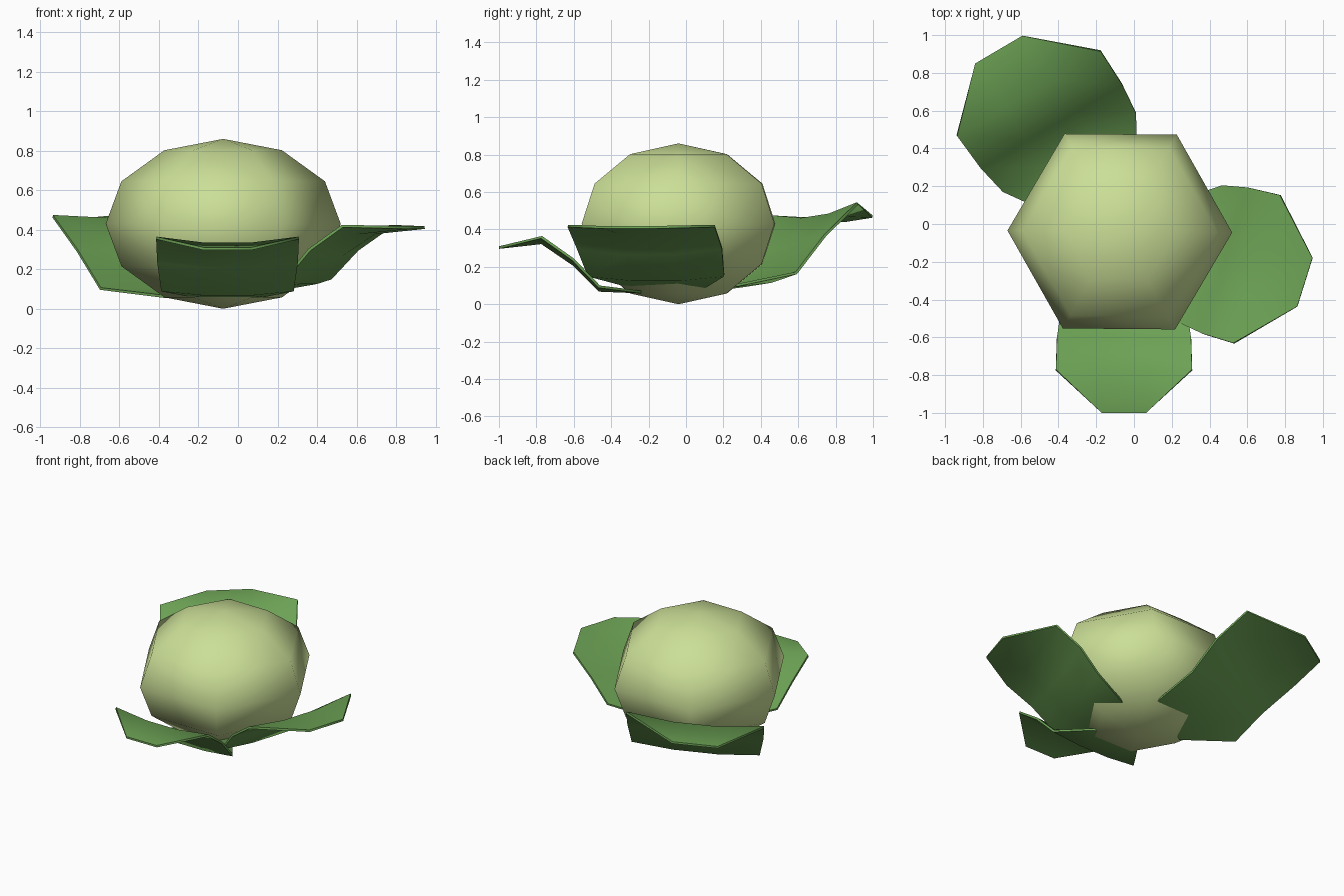
import bpy, bmesh, math

if "Cube" in bpy.data.objects:
    bpy.data.objects.remove(bpy.data.objects["Cube"])


def material(name, rgb):
    m = bpy.data.materials.new(name)
    m.diffuse_color = (*rgb, 1)
    m.use_nodes = True
    m.node_tree.nodes["Principled BSDF"].inputs["Base Color"].default_value = m.diffuse_color
    return m


HEAD = material("pale green", (0.60, 0.74, 0.31))
LEAF = material("leaf green", (0.15, 0.36, 0.09))

# Head: six-sided flattened ball, corners pointing left and right
bpy.ops.mesh.primitive_uv_sphere_add(segments=6, ring_count=6, radius=1,
                                     location=(-0.075, -0.04, 0.43),
                                     rotation=(0, 0, math.radians(29.5)))
head = bpy.context.object
head.name = "cabbage_head"
head.scale = (0.595, 0.595, 0.43)
bpy.ops.object.transform_apply(location=False, rotation=True, scale=True)
head.data.materials.append(HEAD)
bpy.ops.object.shade_smooth()

HALF_WIDTHS = (0.118, 0.36, 0.355, 0.334, 0.18)   # tip to base
DIPS = (0, 0.03, 0.025, 0.02, 0)                  # sunken middle


def leaf(name, angle, tip, offset, drift, size, dists, heights, roll):
    """Cupped leaf, five rows from tip to base, pointing outwards at angle."""
    t = math.radians(angle)
    a = (math.cos(t), math.sin(t))
    s = (a[1], -a[0])
    bm = bmesh.new()
    rows = []
    for i, (d, z, w, dip) in enumerate(zip(dists, heights, HALF_WIDTHS, DIPS)):
        mid = 0.118
        cols = (-w, w) if i in (0, 4) else (-w, -mid, mid, w)
        row = []
        for c in cols:
            u, v = tip - d, offset + drift * d + c * size
            low = dip * size if abs(c) == mid else 0
            row.append(bm.verts.new((u * a[0] + v * s[0], u * a[1] + v * s[1],
                                     z - low + roll * c * size)))
        rows.append(row)
    for p, q in zip(rows[1:3], rows[2:4]):
        for k in range(3):
            bm.faces.new((p[k], q[k], q[k + 1], p[k + 1]))
    # tip and base close with one quad and two corner triangles
    e, r = rows[0], rows[1]
    bm.faces.new((e[0], r[0], r[1]))
    bm.faces.new((e[0], r[1], r[2], e[1]))
    bm.faces.new((e[1], r[2], r[3]))
    e, r = rows[4], rows[3]
    bm.faces.new((r[0], e[0], r[1]))
    bm.faces.new((r[1], e[0], e[1], r[2]))
    bm.faces.new((r[2], e[1], r[3]))
    me = bpy.data.meshes.new(name)
    bm.to_mesh(me)
    bm.free()
    ob = bpy.data.objects.new(name, me)
    bpy.context.collection.objects.link(ob)
    me.materials.append(LEAF)
    bpy.ops.object.select_all(action='DESELECT')
    ob.select_set(True)
    bpy.context.view_layer.objects.active = ob
    mod = ob.modifiers.new("thickness", 'SOLIDIFY')
    mod.thickness = 0.014
    mod.offset = -1
    bpy.ops.object.modifier_apply(modifier=mod.name)
    bpy.ops.object.shade_smooth_by_angle(angle=math.radians(60))


# Outer leaves
leaf("front_leaf", -90, 1.0, 0.053, 0, 1.0,
     (0, 0.23, 0.40, 0.54, 0.76), (0.31, 0.365, 0.245, 0.1, 0.072), 0)
leaf("back_left_leaf", 120.5, 1.159, -0.149, 0.07, 1.226,
     (0, 0.283, 0.493, 0.66, 0.96), (0.465, 0.51, 0.335, 0.14, 0.085), 0.08)
leaf("right_leaf", -17.4, 0.955, 0.023, 0.04, 1.14,
     (0, 0.265, 0.44, 0.572, 0.82), (0.418, 0.425, 0.305, 0.16, 0.10), 0.0)
